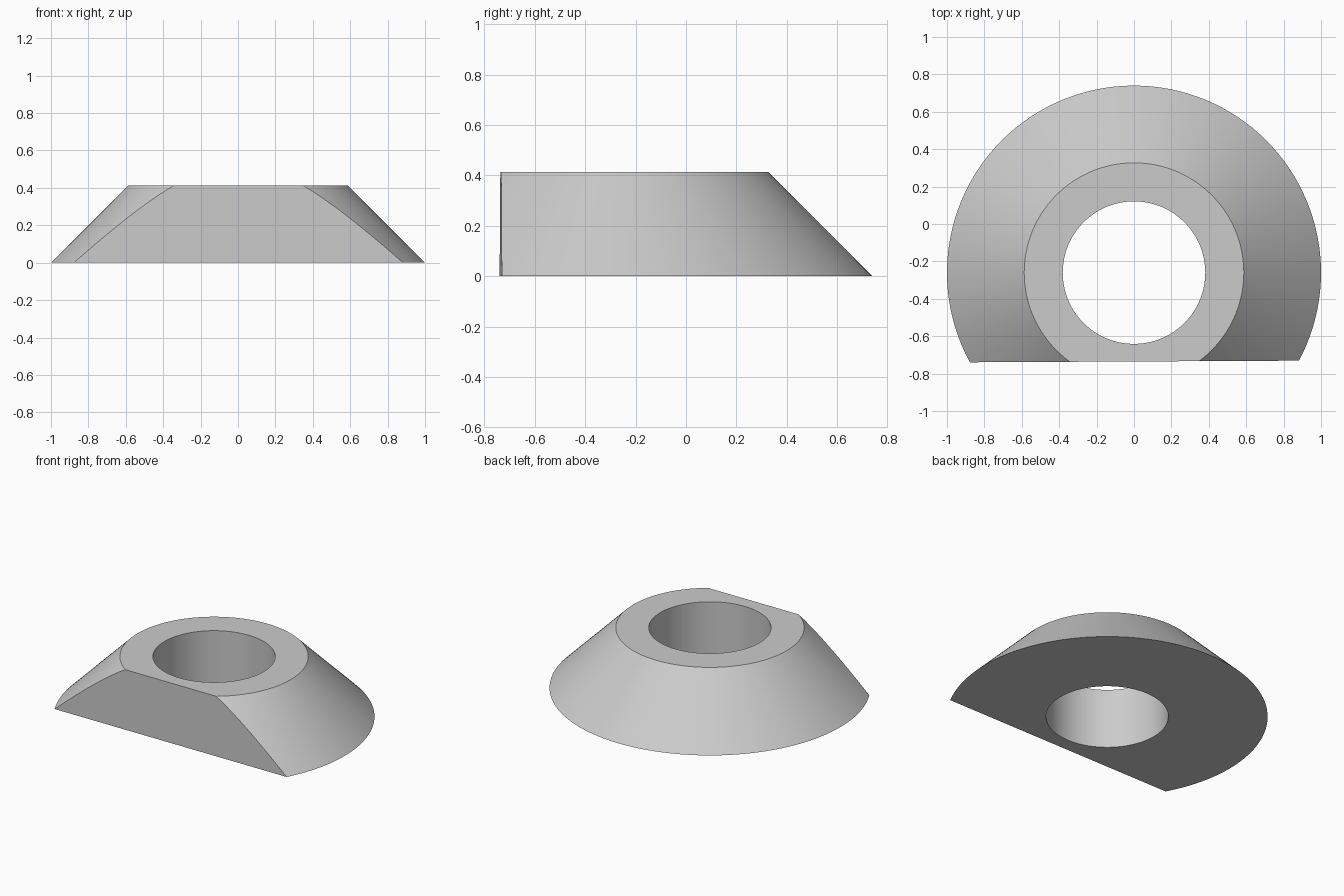
import bpy
import bmesh
import math
from mathutils import Vector, Matrix

# Remove the default cube
cube = bpy.data.objects.get("Cube")
if cube:
    bpy.data.objects.remove(cube, do_unlink=True)

SEGMENTS = 128
HEIGHT = 0.413
AXIS_Y = -0.26
HOLE_R, TOP_R, BASE_R = 0.381, 0.587, 1.0

# Single grey material
grey = bpy.data.materials.new("light_grey")
grey.use_nodes = True
colour = (0.6, 0.6, 0.6, 1.0)
grey.diffuse_color = colour
grey.node_tree.nodes["Principled BSDF"].inputs["Base Color"].default_value = colour

# Revolve the wall section into a bored cone
bm = bmesh.new()
section = [(HOLE_R, 0), (BASE_R, 0), (TOP_R, HEIGHT), (HOLE_R, HEIGHT)]
verts = [bm.verts.new((r, 0, z)) for r, z in section]
edges = [bm.edges.new((verts[i], verts[(i + 1) % len(verts)])) for i in range(len(verts))]
bmesh.ops.spin(bm, geom=verts + edges, cent=(0, 0, 0), axis=(0, 0, 1),
               angle=math.tau, steps=SEGMENTS, use_merge=True)
bmesh.ops.remove_doubles(bm, verts=bm.verts[:], dist=1e-5)
bmesh.ops.translate(bm, verts=bm.verts[:], vec=(0, AXIS_Y, 0))

# Slice off the front with a very slightly skewed flat, then cap it
normal = Matrix.Rotation(0.005, 3, "Z") @ Vector((0, -1, 0))
cut = bmesh.ops.bisect_plane(bm, geom=bm.verts[:] + bm.edges[:] + bm.faces[:],
                             plane_co=(0, -0.735, 0), plane_no=normal,
                             clear_outer=True)
rim = [e for e in bm.edges if e.is_boundary]
bmesh.ops.edgeloop_fill(bm, edges=rim)
bmesh.ops.recalc_face_normals(bm, faces=bm.faces[:])

mesh = bpy.data.meshes.new("flat_sided_cone_ring")
bm.to_mesh(mesh)
bm.free()
mesh.materials.append(grey)
ring = bpy.data.objects.new("flat_sided_cone_ring", mesh)
bpy.context.collection.objects.link(ring)

# Smooth curved walls, crisp rims
bpy.ops.object.select_all(action="DESELECT")
ring.select_set(True)
bpy.context.view_layer.objects.active = ring
bpy.ops.object.shade_smooth_by_angle(angle=math.radians(30))
